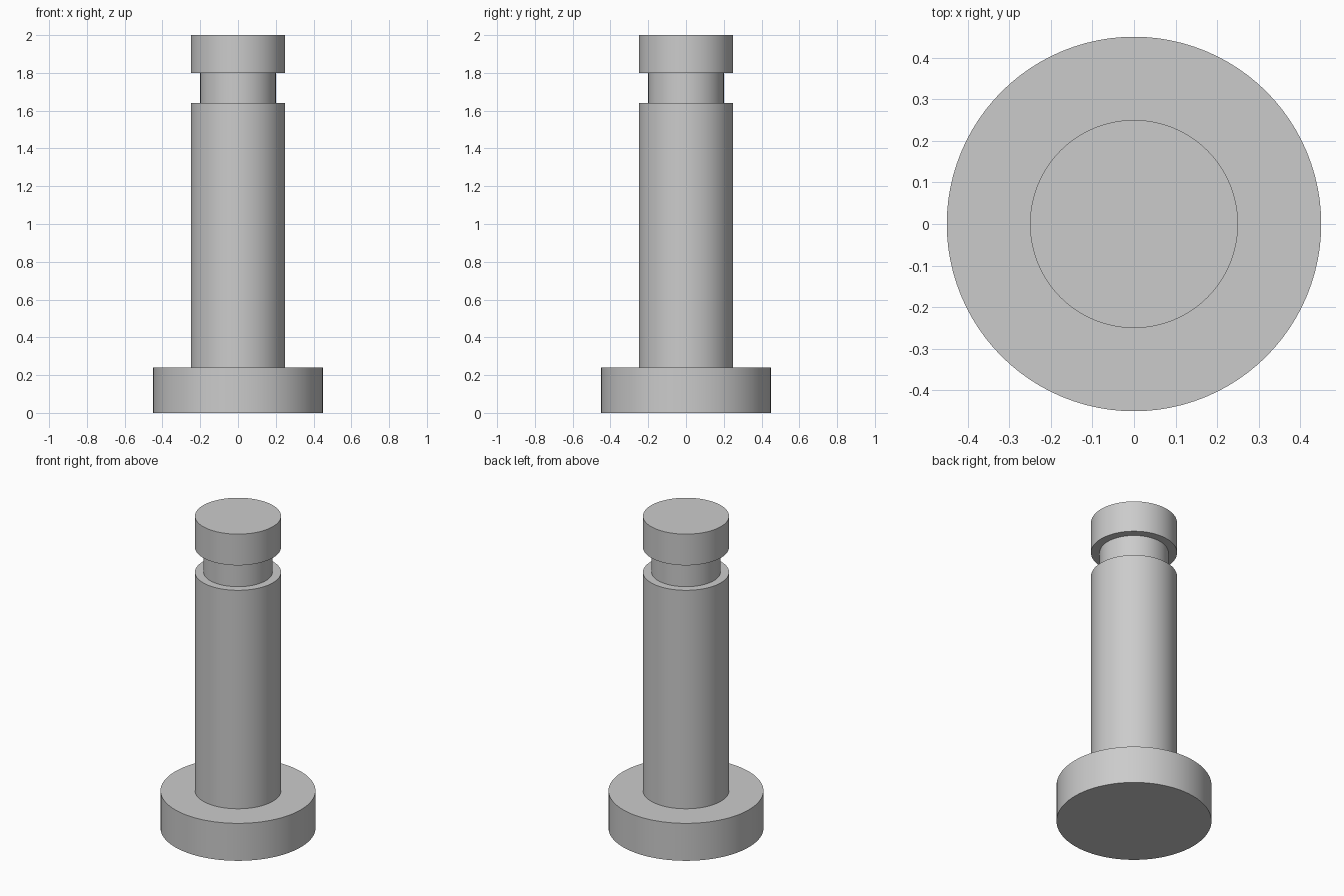
import bpy
import bmesh
import math

cube = bpy.data.objects.get("Cube")
if cube:
    bpy.data.objects.remove(cube, do_unlink=True)

SEGMENTS = 96

# Plain grey metal
steel = bpy.data.materials.new("grey_steel")
steel.use_nodes = True
colour = (0.6, 0.6, 0.6, 1.0)
steel.diffuse_color = colour
steel.node_tree.nodes["Principled BSDF"].inputs["Base Color"].default_value = colour


def lathe(name, profile):
    """Spin a (radius, height) profile around z; it starts and ends on the axis."""
    bm = bmesh.new()
    verts = [bm.verts.new((r, 0, z)) for r, z in profile]
    edges = [bm.edges.new(pair) for pair in zip(verts, verts[1:])]
    bmesh.ops.spin(bm, geom=verts + edges, cent=(0, 0, 0), axis=(0, 0, 1),
                   angle=math.tau, steps=SEGMENTS, use_merge=False)
    bmesh.ops.remove_doubles(bm, verts=bm.verts[:], dist=0.0001)
    bmesh.ops.recalc_face_normals(bm, faces=bm.faces[:])
    mesh = bpy.data.meshes.new(name)
    bm.to_mesh(mesh)
    bm.free()
    mesh.materials.append(steel)
    obj = bpy.data.objects.new(name, mesh)
    bpy.context.collection.objects.link(obj)
    bpy.ops.object.select_all(action="DESELECT")
    obj.select_set(True)
    bpy.context.view_layer.objects.active = obj
    bpy.ops.object.shade_smooth_by_angle(angle=math.radians(30))
    return obj


# Flanged pin: wide foot, straight shank, retaining groove, end collar
FOOT, SHANK, GROOVE = 0.45, 0.25, 0.2
lathe("grooved_pin", [
    (0, 0), (FOOT, 0), (FOOT, 0.24),
    (SHANK, 0.24), (SHANK, 1.64),
    (GROOVE, 1.64), (GROOVE, 1.8),
    (SHANK, 1.8), (SHANK, 2), (0, 2),
])
